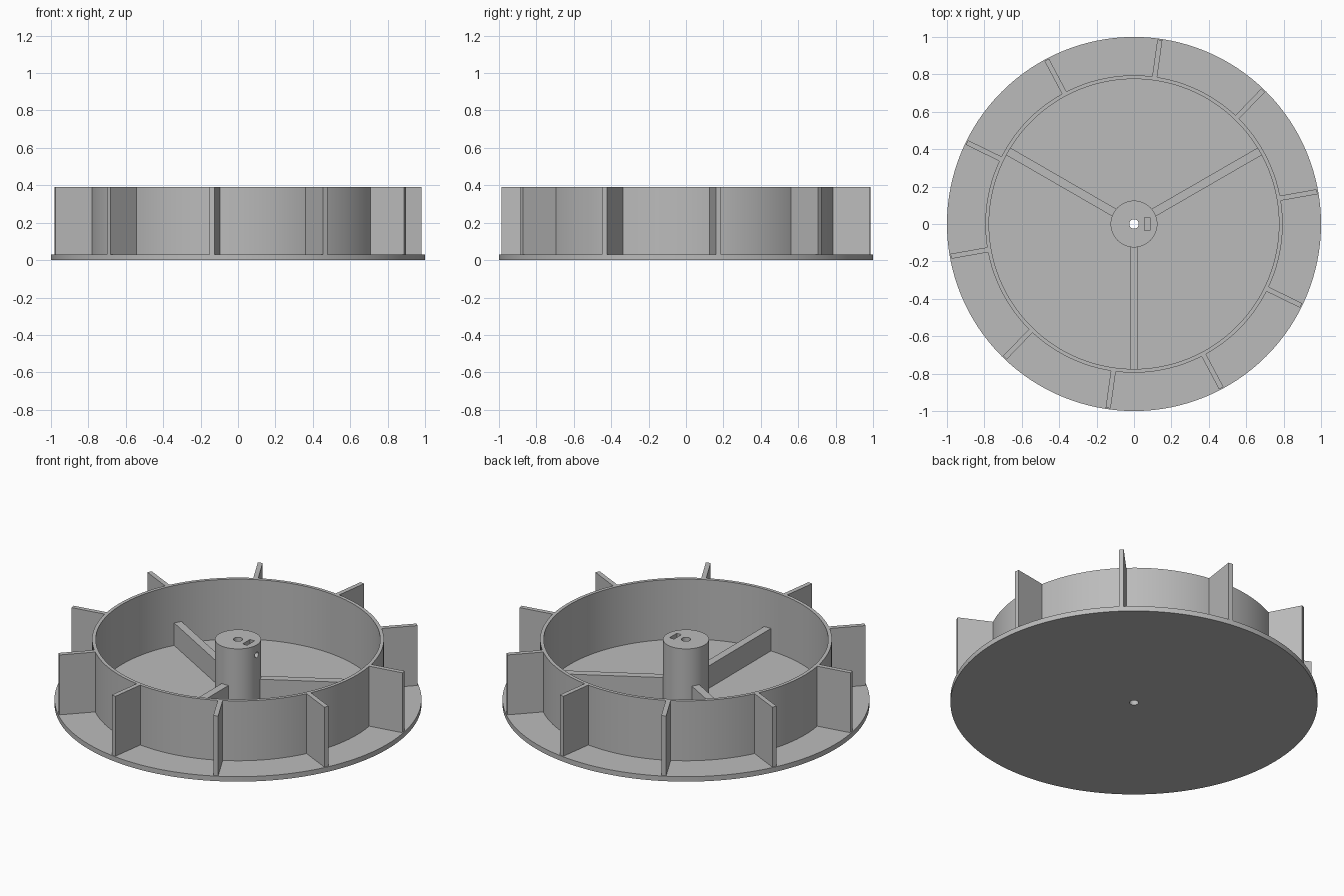
import bpy, bmesh, math
from mathutils import Matrix, Vector

cube = bpy.data.objects.get("Cube")
if cube:
    bpy.data.objects.remove(cube, do_unlink=True)

grey = bpy.data.materials.new("plain grey")
grey.use_nodes = True
colour = (0.5, 0.5, 0.5, 1.0)
grey.diffuse_color = colour
grey.node_tree.nodes["Principled BSDF"].inputs["Base Color"].default_value = colour

TOP, BASE, SINK = 0.39, 0.03, 0.02


def finish(bm, name):
    bmesh.ops.recalc_face_normals(bm, faces=bm.faces)
    mesh = bpy.data.meshes.new(name)
    bm.to_mesh(mesh)
    bm.free()
    obj = bpy.data.objects.new(name, mesh)
    bpy.context.collection.objects.link(obj)
    mesh.materials.append(grey)
    return obj


def smooth(obj):
    bpy.ops.object.select_all(action="DESELECT")
    obj.select_set(True)
    bpy.context.view_layer.objects.active = obj
    bpy.ops.object.shade_smooth_by_angle(angle=math.radians(30))


def tube(name, inner, outer, low, high, steps=128):
    """Revolve a rectangular section around z."""
    bm = bmesh.new()
    section = [bm.verts.new((r, 0, z)) for r, z in
               ((inner, low), (outer, low), (outer, high), (inner, high))]
    edges = [bm.edges.new((section[i], section[(i + 1) % 4])) for i in range(4)]
    bmesh.ops.spin(bm, geom=section + edges, cent=(0, 0, 0), axis=(0, 0, 1),
                   angle=math.tau, steps=steps, use_merge=True)
    bmesh.ops.remove_doubles(bm, verts=bm.verts, dist=1e-5)
    return finish(bm, name)


def box(name, x0, x1, width, low, high, angle=0):
    """Radial bar from x0 to x1, turned around z by angle in degrees."""
    bm = bmesh.new()
    size = Matrix.Diagonal((x1 - x0, width, high - low, 1))
    place = Matrix.Translation(((x0 + x1) / 2, 0, (low + high) / 2))
    turn = Matrix.Rotation(math.radians(angle), 4, "Z")
    bmesh.ops.create_cube(bm, size=1, matrix=turn @ place @ size)
    return finish(bm, name)


def cut(target, cutter):
    mod = target.modifiers.new("cut", "BOOLEAN")
    mod.operation, mod.solver, mod.object = "DIFFERENCE", "EXACT", cutter
    bpy.context.view_layer.objects.active = target
    bpy.context.view_layer.update()
    bpy.ops.object.modifier_apply(modifier=mod.name)
    bpy.data.objects.remove(cutter, do_unlink=True)


# Round base plate with the shaft bore, and the upright ring wall
smooth(tube("base_plate", 0.025, 1.0, 0, BASE))
smooth(tube("ring_wall", 0.775, 0.795, SINK, TOP))

# Hub with a nut slot in its top and a set screw hole in its side
hub = tube("hub", 0.025, 0.125, SINK, TOP, steps=64)
cut(hub, box("nut_slot_cutter", 0.055, 0.085, 0.07, 0.27, TOP + 0.1))
bm = bmesh.new()
bmesh.ops.create_cone(
    bm, cap_ends=True, segments=24, radius1=0.017, radius2=0.017, depth=0.14,
    matrix=Matrix.Translation(Vector((0.08, 0, 0.33))) @ Matrix.Rotation(math.pi / 2, 4, "Y"))
cut(hub, finish(bm, "screw_hole_cutter"))
smooth(hub)

# Three low spokes between hub and ring
for i in range(3):
    box(f"spoke_{i + 1}", 0.11, 0.78, 0.045, SINK, 0.165, 30 + 120 * i)

# Ten radial blades outside the ring
for i in range(10):
    box(f"blade_{i + 1}", 0.785, 0.994, 0.027, SINK, TOP, 10 + 36 * i)
